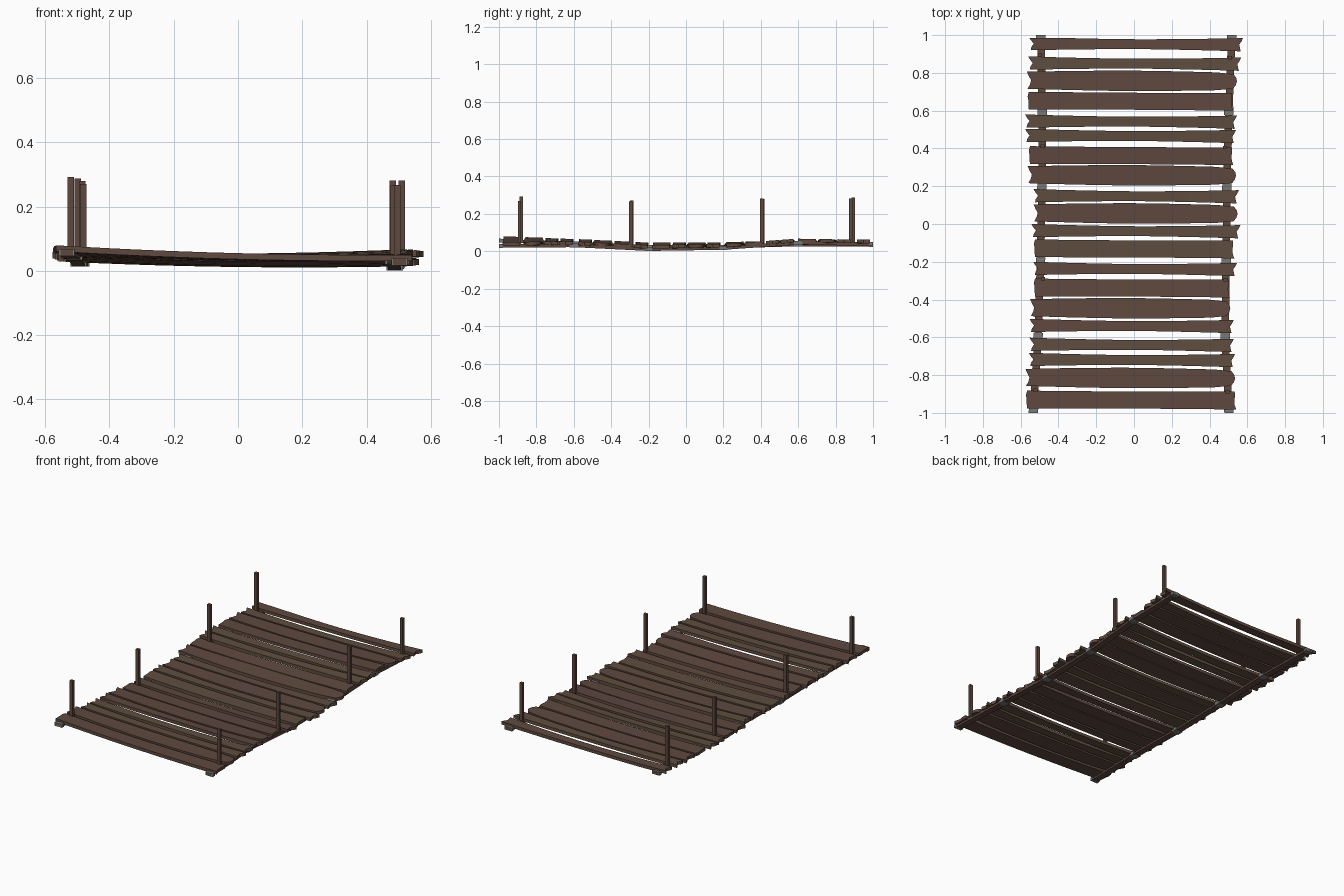
import bpy, bmesh, math
from mathutils import Vector

if "Cube" in bpy.data.objects:
    bpy.data.objects.remove(bpy.data.objects["Cube"])


def mat(name, rgb):
    m = bpy.data.materials.new(name)
    lin = [((c / 255 + 0.055) / 1.055) ** 2.4 for c in rgb]
    m.diffuse_color = (*lin, 1)
    m.use_nodes = True
    m.node_tree.nodes["Principled BSDF"].inputs["Base Color"].default_value = m.diffuse_color
    return m


RED_WOOD = mat("reddish_brown_wood", (95, 73, 63))
TAN_WOOD = mat("tan_brown_wood", (95, 77, 63))
GREY = mat("grey_fitting", (120, 120, 118))

# Side beam paths: y, x and z at each joint
NODE_Y = [-1.0, -0.6, -0.2, 0.2, 0.6, 1.0]
LEFT = ([-0.533, -0.508, -0.495, -0.487, -0.486, -0.493],
        [0.057, 0.043, 0.024, 0.024, 0.036, 0.034])
RIGHT = ([0.503, 0.482, 0.488, 0.492, 0.502, 0.518],
         [0.028, 0.031, 0.011, 0.017, 0.045, 0.038])


def along(vals, y):
    i = min(max(int((y + 1) / 0.4), 0), 4)
    t = (y - NODE_Y[i]) / 0.4
    return vals[i] * (1 - t) + vals[i + 1] * t


def deck_z(x, y):
    xl, zl = along(LEFT[0], y), along(LEFT[1], y)
    xr, zr = along(RIGHT[0], y), along(RIGHT[1], y)
    t = (x - xl) / (xr - xl)
    return zl + (zr - zl) * t - 0.008 * (1 - (2 * t - 1) ** 2)


def finish(bm, name, material):
    bmesh.ops.recalc_face_normals(bm, faces=bm.faces)
    me = bpy.data.meshes.new(name)
    bm.to_mesh(me)
    bm.free()
    me.materials.append(material)
    ob = bpy.data.objects.new(name, me)
    bpy.context.collection.objects.link(ob)
    return ob


def bar(name, a, b, w, h, material):
    """Box beam running in y from a to b, with upright ends."""
    bm = bmesh.new()
    rings = []
    for p in (a, b):
        rings.append([bm.verts.new((p[0] + sx * w / 2, p[1], p[2] + sz * h / 2))
                      for sx, sz in ((-1, -1), (1, -1), (1, 1), (-1, 1))])
    for i in range(4):
        j = (i + 1) % 4
        bm.faces.new((rings[0][i], rings[0][j], rings[1][j], rings[1][i]))
    bm.faces.new(rings[0])
    bm.faces.new(rings[1])
    return finish(bm, name, material)


# Beams with grey joint blocks
for side, (xs, zs) in (("left", LEFT), ("right", RIGHT)):
    pts = [Vector(p) for p in zip(xs, NODE_Y, zs)]
    for i in range(5):
        bar(f"{side}_beam", pts[i], pts[i + 1], 0.04, 0.018, RED_WOOD)
    for p in pts:
        y0, y1 = max(p.y - 0.022, -1), min(p.y + 0.022, 1)
        bar(f"{side}_joint", (along(xs, y0), y0, along(zs, y0)),
            (along(xs, y1), y1, along(zs, y1)), 0.05, 0.021, GREY)

# Plank kinds: end half width, middle half width, left and right end shape
ROWS = (-1, -0.5, 0, 0.5, 1)
KINDS = {
    "N": (0.035, 0.026, (0.008, 0.012, 0.024, 0.010, 0.0), (0.012, 0.016, 0.020, 0.008, 0.0)),
    "M": (0.047, 0.045, (0.006, 0.004, 0.004, 0.0, 0.006), (0.004, 0.012, 0.014, 0.010, 0.012)),
    "W": (0.045, 0.054, (0.004, 0.016, 0.022, 0.010, 0.0), (0.020, 0.006, 0.0, 0.004, 0.018)),
}
COLS = 12


def plank(kind, y, x0, x1, material, thick=0.019):
    he, hm, left, right = KINDS[kind]
    bm = bmesh.new()
    layers = []
    for s in (-0.5, 0.5):
        grid = []
        for c in range(COLS + 1):
            t = c / COLS
            half = hm + (he - hm) * abs(2 * t - 1) ** 1.6
            if kind == "W" and c == COLS:
                half *= 0.85
            col = []
            for r, k in enumerate(ROWS):
                x = (x0 + left[r]) * (1 - t) + (x1 - right[r]) * t
                py = y + k * half - 0.006 * (t - 0.5)
                py = max(-0.985, min(0.985, py))
                col.append(bm.verts.new((x, py, deck_z(x, py) + 0.012 + s * thick)))
            grid.append(col)
        for c in range(COLS):
            for r in range(4):
                bm.faces.new((grid[c][r], grid[c + 1][r], grid[c + 1][r + 1], grid[c][r + 1]))
        layers.append(grid)
    # Rim between the lower and upper surface
    lo, hi = layers
    loop = ([(c, 0) for c in range(COLS)] + [(COLS, r) for r in range(4)]
            + [(c, 4) for c in range(COLS, 0, -1)] + [(0, r) for r in range(4, 0, -1)])
    for i, (c, r) in enumerate(loop):
        d, q = loop[(i + 1) % len(loop)]
        bm.faces.new((lo[c][r], lo[d][q], hi[d][q], hi[c][r]))
    finish(bm, "plank", material)


# Deck planks: kind, y, left end, right end
PLANKS = [
    ("N", 0.952, -0.555, 0.577), ("N", 0.849, -0.560, 0.567), ("W", 0.758, -0.567, 0.545),
    ("M", 0.650, -0.563, 0.530), ("N", 0.542, -0.577, 0.545), ("N", 0.466, -0.577, 0.540),
    ("M", 0.362, -0.557, 0.530), ("W", 0.258, -0.563, 0.540), ("N", 0.147, -0.532, 0.555),
    ("W", 0.056, -0.532, 0.548), ("N", -0.038, -0.543, 0.563), ("M", -0.132, -0.530, 0.535),
    ("N", -0.238, -0.533, 0.545), ("M", -0.339, -0.530, 0.512), ("W", -0.446, -0.550, 0.510),
    ("N", -0.540, -0.553, 0.528), ("N", -0.640, -0.553, 0.528), ("N", -0.720, -0.557, 0.535),
    ("W", -0.815, -0.575, 0.535), ("M", -0.932, -0.572, 0.545),
]
TAN = {1, 4, 5, 8, 10, 11, 16, 17}
for i, p in enumerate(PLANKS):
    plank(*p, TAN_WOOD if i in TAN else RED_WOOD)

# Upright posts: x, y, top
POSTS = [
    (-0.521, -0.881, 0.292), (-0.482, -0.290, 0.271), (-0.484, 0.412, 0.280), (-0.499, 0.894, 0.288),
    (0.495, -0.890, 0.268), (0.484, -0.296, 0.266), (0.481, 0.405, 0.281), (0.509, 0.880, 0.281),
]
for x, y, top in POSTS:
    base = deck_z(x, y)
    bm = bmesh.new()
    bmesh.ops.create_cube(bm, size=1)
    bmesh.ops.scale(bm, vec=(0.02, 0.018, top - base), verts=bm.verts)
    bmesh.ops.translate(bm, vec=(x, y, (top + base) / 2), verts=bm.verts)
    finish(bm, "post", RED_WOOD)
